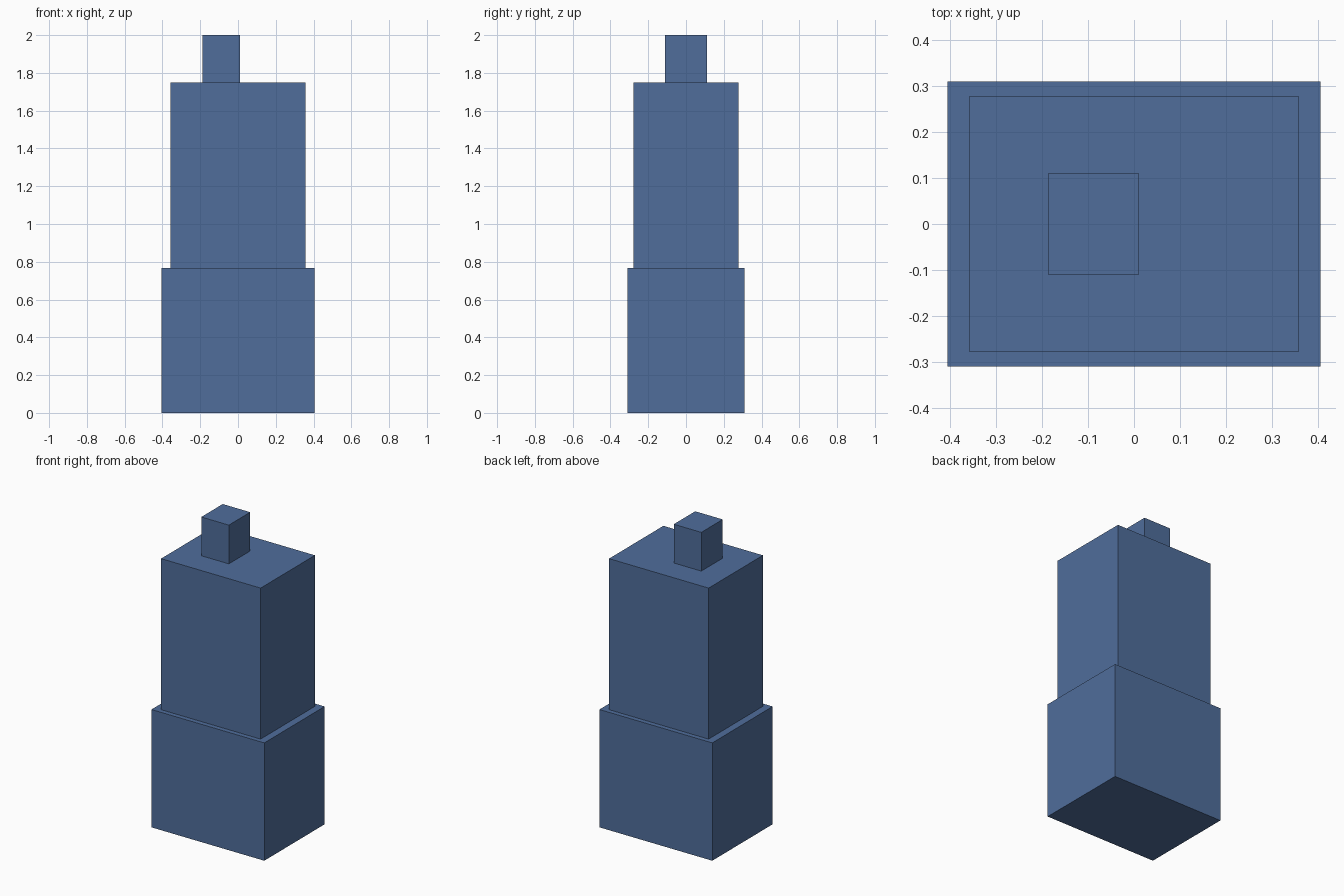
import bpy

if "Cube" in bpy.data.objects:
    bpy.data.objects.remove(bpy.data.objects["Cube"])

blue = bpy.data.materials.new("slate_blue")
blue.diffuse_color = (0.08, 0.155, 0.33, 1.0)
blue.use_nodes = True
blue.node_tree.nodes["Principled BSDF"].inputs["Base Color"].default_value = blue.diffuse_color


def block(name, x0, x1, half_depth, z0, z1):
    """Axis-aligned box, symmetric front to back."""
    bpy.ops.mesh.primitive_cube_add(size=1, location=((x0 + x1) / 2, 0, (z0 + z1) / 2))
    obj = bpy.context.object
    obj.name = name
    obj.scale = (x1 - x0, 2 * half_depth, z1 - z0)
    bpy.ops.object.transform_apply(location=False, rotation=False, scale=True)
    obj.data.materials.append(blue)
    return obj


# Wide base, slightly narrower tower, small off-centre box on the roof
block("lower_block", -0.406, 0.406, 0.31, 0.0, 0.766)
block("upper_block", -0.358, 0.358, 0.279, 0.766, 1.748)
block("roof_box", -0.187, 0.011, 0.11, 1.748, 2.0)
